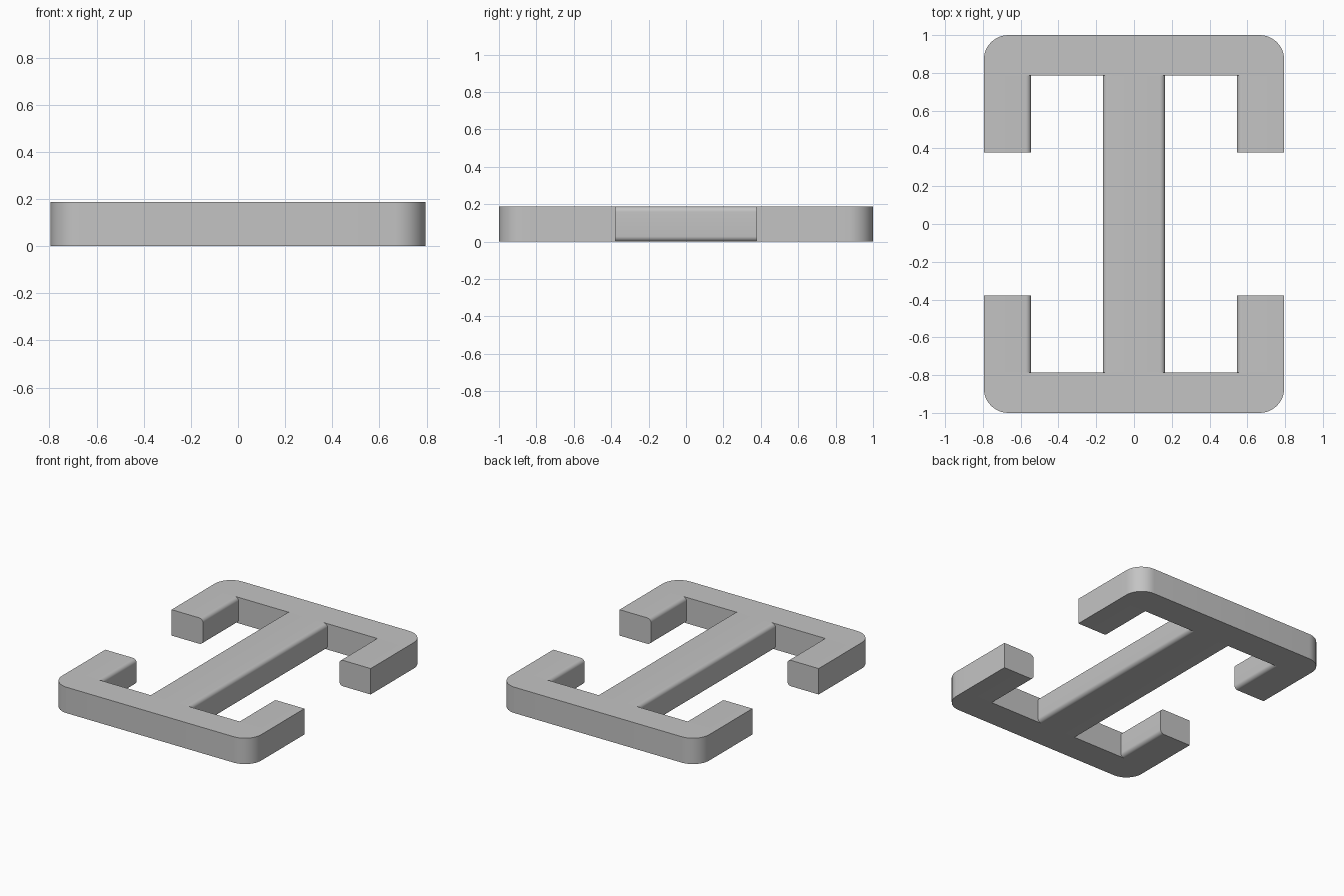
import bpy
import bmesh
import math

cube = bpy.data.objects.get("Cube")
if cube:
    bpy.data.objects.remove(cube, do_unlink=True)

HALF_X, HALF_Y, HEIGHT = 0.795, 1.0, 0.187
RAIL_Y = 0.785      # inner wall of the end rails
ARM_Y = 0.378       # free ends of the arms
ARM_X = 0.545       # inner wall of the arms
BAR_X = 0.165       # half width of the central bar
CORNER, EDGE = 0.13, 0.028

grey = bpy.data.materials.new("plain grey")
grey.use_nodes = True
colour = (0.55, 0.55, 0.55, 1)
grey.diffuse_color = colour
grey.node_tree.nodes["Principled BSDF"].inputs["Base Color"].default_value = colour


def rounded_box(u0, u1, v0, v1, radii, steps):
    """Outline of a rectangle, one radius per corner, counter-clockwise."""
    corners = [(u0, v0, 1, 1), (u1, v0, -1, 1), (u1, v1, -1, -1), (u0, v1, 1, -1)]
    points = []
    for i, ((u, v, su, sv), r) in enumerate(zip(corners, radii)):
        if r == 0:
            points.append((u, v))
            continue
        for k in range(steps + 1):
            a = math.pi + (i + k / steps) * math.pi / 2
            points.append((u + su * r + r * math.cos(a), v + sv * r + r * math.sin(a)))
    return points


def prism(name, start, end, caps=(True, True)):
    """Joins two matching outlines with walls and optional end caps."""
    bm = bmesh.new()
    a = [bm.verts.new(p) for p in start]
    b = [bm.verts.new(p) for p in end]
    n = len(a)
    for i in range(n):
        j = (i + 1) % n
        bm.faces.new((a[i], a[j], b[j], b[i]))
    if caps[0]:
        bm.faces.new(a[::-1])
    if caps[1]:
        bm.faces.new(b)
    mesh = bpy.data.meshes.new(name)
    bm.to_mesh(mesh)
    bm.free()
    mesh.materials.append(grey)
    obj = bpy.data.objects.new(name, mesh)
    bpy.context.collection.objects.link(obj)
    bpy.ops.object.select_all(action="DESELECT")
    obj.select_set(True)
    bpy.context.view_layer.objects.active = obj
    bpy.ops.object.shade_smooth_by_angle(angle=math.radians(30))


def beam(name, outline, y0, y1, caps):
    """Runs an x-z outline along y, from the front to the back."""
    prism(name, [(x, y0, z) for x, z in outline], [(x, y1, z) for x, z in outline], caps)


# Central bar, open where it meets the rails
beam("central_bar", rounded_box(-BAR_X, BAR_X, 0, HEIGHT, [EDGE] * 4, 8),
     -RAIL_Y, RAIL_Y, (False, False))

# End rails with rounded outer corners, and the arms turned inwards from them
for end, front in (("front", True), ("back", False)):
    y0, y1 = (-HALF_Y, -RAIL_Y) if front else (RAIL_Y, HALF_Y)
    radii = [CORNER, CORNER, 0, 0] if front else [0, 0, CORNER, CORNER]
    plan = rounded_box(-HALF_X, HALF_X, y0, y1, radii, 12)
    prism(end + "_rail", [(x, y, 0) for x, y in plan], [(x, y, HEIGHT) for x, y in plan])
    a0, a1 = (-RAIL_Y, -ARM_Y) if front else (ARM_Y, RAIL_Y)
    caps = (not front, front)
    beam(end + "_left_arm",
         rounded_box(ARM_X, HALF_X, 0, HEIGHT, [EDGE, 0, 0, EDGE], 8), a0, a1, caps)
    beam(end + "_right_arm",
         rounded_box(-HALF_X, -ARM_X, 0, HEIGHT, [0, EDGE, EDGE, 0], 8), a0, a1, caps)
